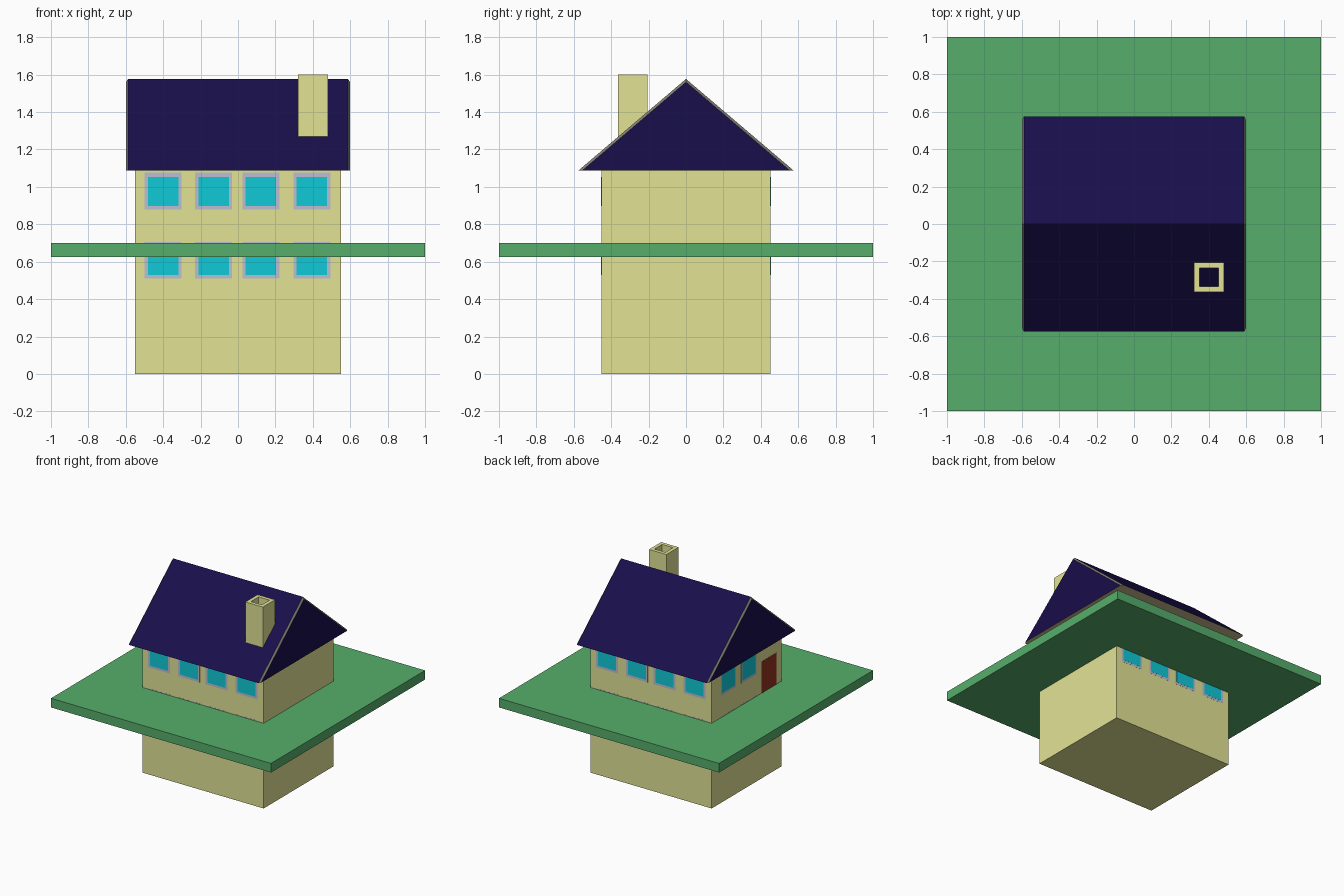
import bpy

if "Cube" in bpy.data.objects:
    bpy.data.objects.remove(bpy.data.objects["Cube"])


def material(name, r, g, b):
    m = bpy.data.materials.new(name)
    m.diffuse_color = (r, g, b, 1)
    m.use_nodes = True
    m.node_tree.nodes["Principled BSDF"].inputs["Base Color"].default_value = m.diffuse_color
    return m


WALL = material("wall", 0.76, 0.77, 0.30)
GRASS = material("grass", 0.093, 0.42, 0.147)
ROOF = material("roof", 0.0097, 0.0044, 0.07)
TRIM = material("trim", 0.22, 0.20, 0.17)
SOFFIT = material("soffit", 0.60, 0.50, 0.28)
FRAME = material("frame", 0.50, 0.53, 0.64)
GLASS = material("glass", 0.005, 0.59, 0.69)
DOOR = material("door", 0.30, 0.034, 0.015)


def mesh(name, verts, faces, mats, indices=None):
    me = bpy.data.meshes.new(name)
    me.from_pydata(verts, [], faces)
    for m in mats:
        me.materials.append(m)
    if indices:
        for poly, i in zip(me.polygons, indices):
            poly.material_index = i
    ob = bpy.data.objects.new(name, me)
    bpy.context.collection.objects.link(ob)
    return ob


def box(name, x0, x1, y0, y1, z0, z1, mat):
    verts = [(x, y, z) for z in (z0, z1) for x, y in ((x0, y0), (x1, y0), (x1, y1), (x0, y1))]
    faces = [(3, 2, 1, 0), (4, 5, 6, 7)]
    faces += [(i, (i + 1) % 4, (i + 1) % 4 + 4, i + 4) for i in range(4)]
    return mesh(name, verts, faces, [mat])


# Ground slab and house body
box("lawn", -1, 1, -1, 1, 0.625, 0.70, GRASS)
box("walls", -0.55, 0.55, -0.452, 0.452, 0, 1.09, WALL)

# Gabled roof: four triangular sections, the end ones inset to form the verge trim
verts = []
for x, half, top in ((-0.6, 0.555, 1.56), (-0.588, 0.576, 1.577),
                     (0.588, 0.576, 1.577), (0.6, 0.555, 1.56)):
    verts += [(x, -half, 1.087), (x, half, 1.087), (x, 0, top)]
faces, ids = [(0, 2, 1), (9, 10, 11)], [0, 0]
for s in range(3):
    a, b = s * 3, s * 3 + 3
    for k in range(3):
        n = (k + 1) % 3
        faces.append((a + k, a + n, b + n, b + k))
        ids.append(2 if k == 0 else 0 if s == 1 else 1)
mesh("roof", verts, faces, [ROOF, TRIM, SOFFIT], ids)


# Hollow chimney: outer and inner rectangular loops joined into a tube
def rect(x0, x1, y0, y1, z):
    return [(x0, y0, z), (x1, y0, z), (x1, y1, z), (x0, y1, z)]


outer, inner = (0.322, 0.48, -0.363, -0.205), (0.351, 0.451, -0.334, -0.234)
loops = [rect(*outer, 1.2), rect(*outer, 1.602), rect(*inner, 1.602), rect(*inner, 1.2)]
faces = []
for s in range(4):
    a, b = s * 4, (s + 1) % 4 * 4
    faces += [(a + k, a + (k + 1) % 4, b + (k + 1) % 4, b + k) for k in range(4)]
mesh("chimney", sum(loops, []), faces, [WALL])


# Thin panels laid on a wall: side is front, back or left
def panel(name, side, c, half, z0, z1, out, mat):
    if side == "left":
        box(name, -0.55 - out, -0.545, c - half, c + half, z0, z1, mat)
    elif side == "front":
        box(name, c - half, c + half, -0.452 - out, -0.447, z0, z1, mat)
    else:
        box(name, c - half, c + half, 0.447, 0.452 + out, z0, z1, mat)


# Windows on two storeys
WINDOWS = {"front": (-0.40, -0.13, 0.122, 0.395),
           "back": (-0.395, -0.122, 0.13, 0.40),
           "left": (0.235, -0.03)}
for side, centres in WINDOWS.items():
    for level, z in (("lower", 0.608), ("upper", 0.978)):
        for i, c in enumerate(centres, 1):
            tag = f"{side}_{level}_{i}"
            panel("window_frame_" + tag, side, c, 0.099, z - 0.098, z + 0.098, 0.0007, FRAME)
            panel("window_glass_" + tag, side, c, 0.082, z - 0.08, z + 0.075, 0.0014, GLASS)

# Door on the left wall
panel("door", "left", -0.29, 0.095, 0.64, 0.96, 0.001, DOOR)
